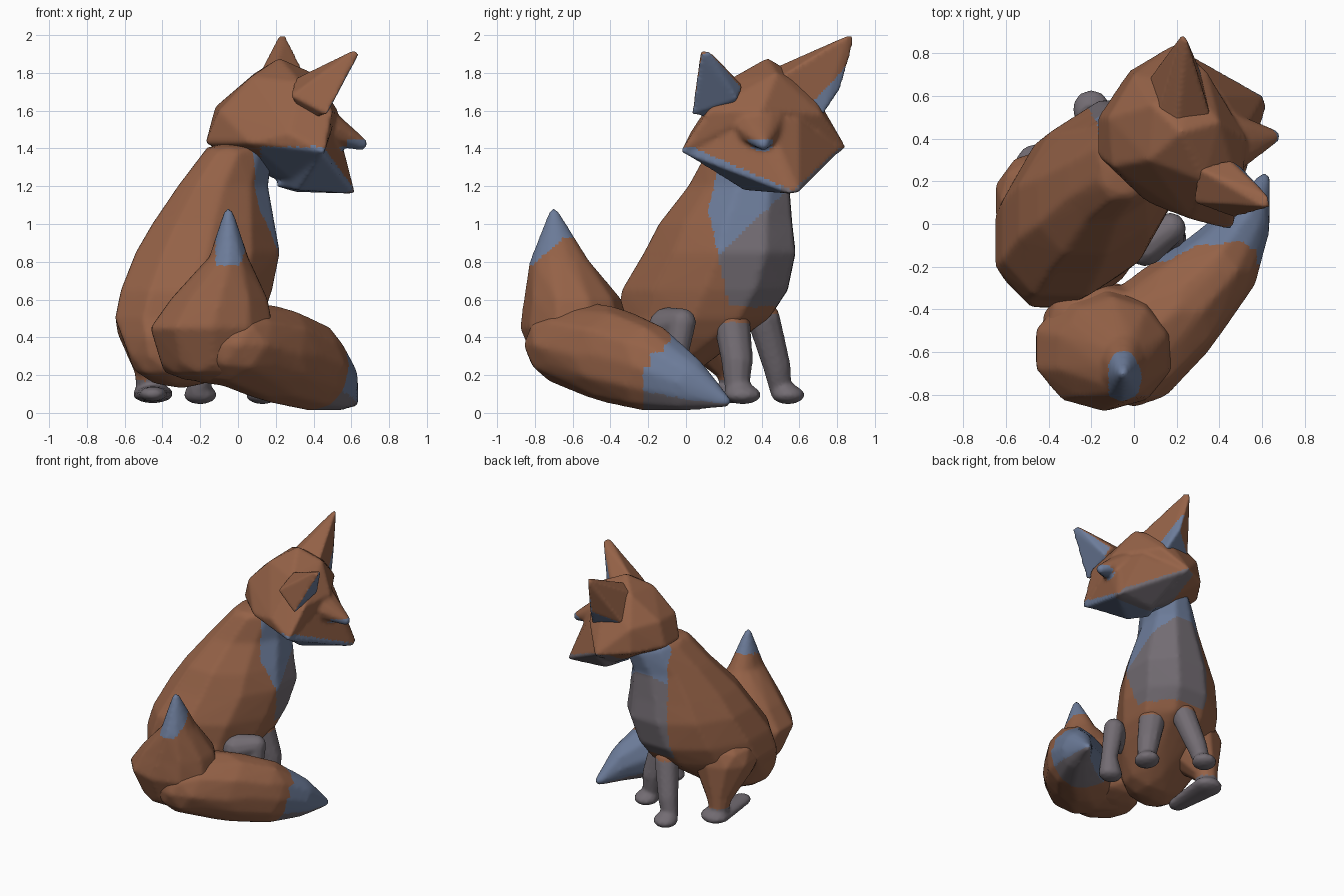
import bpy, bmesh
from math import sqrt
from mathutils import Vector

cube = bpy.data.objects.get("Cube")
if cube:
    bpy.data.objects.remove(cube, do_unlink=True)

BROWN, BLUE, GREY = 0, 1, 2


def material(name, rgb):
    m = bpy.data.materials.new(name)
    m.use_nodes = True
    m.diffuse_color = (*rgb, 1)
    bsdf = next(n for n in m.node_tree.nodes if n.type == "BSDF_PRINCIPLED")
    bsdf.inputs["Base Color"].default_value = (*rgb, 1)
    bsdf.inputs["Roughness"].default_value = 0.9
    return m


MATS = [material("russet fur", (0.3, 0.122, 0.063)),
        material("blue grey fur", (0.15, 0.2, 0.32)),
        material("warm grey fur", (0.17, 0.15, 0.17))]


def add_hull(bm, points):
    """Add the convex hull of some points as a closed shell."""
    part = bmesh.new()
    for p in points:
        part.verts.new(p)
    res = bmesh.ops.convex_hull(part, input=part.verts)
    loose = {g for k in ("geom_interior", "geom_unused") for g in res[k]
             if isinstance(g, bmesh.types.BMVert)}
    bmesh.ops.delete(part, geom=list(loose), context="VERTS")
    bmesh.ops.recalc_face_normals(part, faces=part.faces)
    me = bpy.data.meshes.new("shell")
    part.to_mesh(me)
    part.free()
    bm.from_mesh(me)
    bpy.data.meshes.remove(me)


ball = bmesh.new()
bmesh.ops.create_icosphere(ball, subdivisions=2, radius=1)
DIRS = [v.co.copy() for v in ball.verts]
ball.free()


def add_chain(bm, stations, skew=0.0):
    """Hull each pair of neighbouring ellipsoids (x, y, z, rx, ry, rz).
    A positive skew lengthens them along the x = y diagonal."""
    dirs = [Vector((d.x, skew * d.x + sqrt(1 - skew * skew) * d.y, d.z)) for d in DIRS]
    balls = [[Vector(s[:3]) + d * Vector(s[3:]) for d in dirs] for s in stations]
    for a, b in zip(balls, balls[1:]):
        add_hull(bm, a + b)


def finish(name, bm, rule, voxel=0.018, smooth=3):
    """Fuse the shells, soften them and colour faces by the rule."""
    raw = bpy.data.meshes.new(name + " raw")
    bm.to_mesh(raw)
    bm.free()
    ob = bpy.data.objects.new(name, raw)
    bpy.context.collection.objects.link(ob)
    rm = ob.modifiers.new("fuse", "REMESH")
    rm.mode = "VOXEL"
    rm.voxel_size = voxel
    sm = ob.modifiers.new("soften", "SMOOTH")
    sm.iterations = smooth
    dg = bpy.context.evaluated_depsgraph_get()
    me = bpy.data.meshes.new_from_object(ob.evaluated_get(dg))
    ob.modifiers.clear()
    ob.data = me
    bpy.data.meshes.remove(raw)
    me.name = name
    me.materials.clear()
    for m in MATS:
        me.materials.append(m)
    for f in me.polygons:
        f.material_index = rule(f.center, f.normal)
        f.use_smooth = True


def r3(x, y, z, r):
    return (x, y, z, r, r, r)


# Body, neck and rump, with a pale bib on the chest
def body_rule(c, n):
    drop = 1.2 - c.z
    if c.z > 0.56 and c.y > 0.09 + 0.22 * drop and c.x > -0.18 - 0.1 * drop \
            and c.x + c.y > 0.24 - 0.1 * drop:
        return BLUE if c.z > 0.88 + (c.y - 0.22) * 0.95 else GREY
    return BROWN


bm = bmesh.new()
add_chain(bm, [(0.0, 0.35, 1.38, 0.19, 0.25, 0.05),
               (-0.08, 0.28, 1.2, 0.25, 0.28, 0.05),
               (-0.13, 0.21, 1.0, 0.34, 0.37, 0.05),
               (-0.16, 0.18, 0.85, 0.4, 0.42, 0.05),
               (-0.22, 0.1, 0.65, 0.42, 0.46, 0.05),
               (-0.26, 0.04, 0.5, 0.41, 0.42, 0.06),
               (-0.27, -0.05, 0.4, 0.36, 0.36, 0.06),
               (-0.3, -0.16, 0.3, 0.28, 0.24, 0.17)], 0.3)
finish("body", bm, body_rule)

# Legs: name -> (height where the pale stocking ends, stations)
LEGS = {
    "right_front_leg": (0.48, [
        r3(0.03, 0.24, 0.5, 0.1), r3(0.09, 0.27, 0.28, 0.085),
        r3(0.11, 0.27, 0.13, 0.065), (0.13, 0.3, 0.095, 0.09, 0.1, 0.05)]),
    "left_front_leg": (0.52, [
        r3(-0.12, 0.41, 0.5, 0.09), r3(-0.18, 0.48, 0.25, 0.075),
        r3(-0.21, 0.5, 0.13, 0.06), (-0.2, 0.54, 0.095, 0.09, 0.09, 0.05)]),
    "left_hind_leg": (0.17, [
        (-0.42, 0.11, 0.5, 0.24, 0.24, 0.2), r3(-0.46, 0.24, 0.25, 0.095),
        r3(-0.47, 0.26, 0.13, 0.07), (-0.45, 0.28, 0.1, 0.11, 0.1, 0.05),
        (-0.45, -0.04, 0.1, 0.07, 0.08, 0.04)]),
    "right_hind_leg": (0.6, [
        r3(0.05, -0.1, 0.46, 0.1), r3(0.17, -0.02, 0.48, 0.075),
        r3(0.18, -0.06, 0.25, 0.06), (0.16, -0.07, 0.13, 0.09, 0.08, 0.05)]),
}
for name, (top, stations) in LEGS.items():
    bm = bmesh.new()
    add_chain(bm, stations)
    finish(name, bm, lambda c, n: GREY if c.z < top else BROWN, 0.013)


# Tail: raised point at the back and a brush curling round to the front
def point_rule(c, n):
    pale = c.z > 0.93 or (c.z > 0.78 and c.y < 1.1 * c.z - 1.67 and c.x > -0.12)
    return BLUE if pale else BROWN


def brush_rule(c, n):
    if c.y > -0.23 + 0.18 * max(n.z, 0):
        return GREY if n.z < -0.5 else BLUE
    return BROWN


bm = bmesh.new()
add_chain(bm, [r3(-0.05, -0.7, 1.06, 0.025),
               (-0.05, -0.67, 0.8, 0.115, 0.16, 0.06),
               (-0.1, -0.6, 0.6, 0.27, 0.26, 0.06),
               (-0.14, -0.59, 0.45, 0.34, 0.29, 0.08),
               (-0.13, -0.53, 0.26, 0.29, 0.27, 0.1)])
finish("tail_point", bm, point_rule)

bm = bmesh.new()
add_chain(bm, [(-0.2, -0.5, 0.38, 0.24, 0.24, 0.22),
               (0.0, -0.58, 0.36, 0.26, 0.28, 0.23),
               (0.19, -0.41, 0.31, 0.25, 0.25, 0.26),
               (0.38, -0.22, 0.25, 0.2, 0.2, 0.24),
               (0.53, 0.0, 0.16, 0.11, 0.13, 0.15),
               (0.61, 0.21, 0.06, 0.03, 0.03, 0.03)])
finish("tail_brush", bm, brush_rule)


# Head: skull and cheeks, then the tapering muzzle
def head_rule(c, n):
    if c.x > 0.58 and c.y < 0.46 and 1.38 < c.z < 1.45:
        return BLUE
    if c.x > 0.12 and c.z < 1.41:
        if c.y > 0.55 and (n.z < -0.35 or c.z < 1.21 + 0.9 * (c.y - 0.6)):
            return GREY
        if n.z < -0.35 or c.z < 1.42 - 0.43 * c.y:
            return GREY if c.y > 0.5 else BLUE
    return BROWN


bm = bmesh.new()
add_hull(bm, [(0.22, 0.43, 1.88), (0.07, 0.3, 1.78), (0.09, 0.56, 1.8),
              (0.33, 0.2, 1.75), (0.4, 0.48, 1.8), (0.26, 0.66, 1.73),
              (-0.1, 0.27, 1.6), (-0.12, 0.5, 1.62), (0.0, 0.7, 1.6),
              (-0.17, 0.32, 1.43), (-0.17, 0.5, 1.43), (-0.02, 0.72, 1.42),
              (0.06, 0.1, 1.43), (0.2, 0.85, 1.4), (0.46, -0.03, 1.38),
              (0.27, 0.02, 1.48), (0.5, 0.12, 1.6), (0.34, 0.72, 1.58),
              (0.53, 0.4, 1.6), (0.1, 0.4, 1.28), (0.3, 0.3, 1.22),
              (0.24, 0.55, 1.22)])
add_hull(bm, [(0.45, 0.0, 1.37), (0.22, 0.82, 1.39), (0.2, 0.4, 1.2),
              (0.32, 0.3, 1.18), (0.3, 0.56, 1.17), (0.5, 0.3, 1.55),
              (0.42, 0.6, 1.55), (0.52, 0.44, 1.55), (0.61, 0.6, 1.17),
              (0.62, 0.55, 1.16), (0.59, 0.58, 1.23), (0.55, 0.42, 1.4)])
# nose ridge running down from the brow
add_chain(bm, [(0.45, 0.38, 1.52, 0.1, 0.15, 0.1), r3(0.65, 0.41, 1.425, 0.035)])
finish("head", bm, head_rule, 0.015)


# Ears with pale insides
def left_ear_rule(c, n):
    inside = n.dot(Vector((0.6, 0.55, -0.58))) > 0.5
    return BLUE if inside and c.z < 1.62 + 1.1 * (c.y - 0.65) else BROWN


def right_ear_rule(c, n):
    return BLUE if n.dot(Vector((0.9, 0.2, -0.38))) > 0.6 else BROWN


EARS = {
    "left_ear": ([(0.1, 0.48, 1.77), (0.36, 0.5, 1.78), (0.07, 0.68, 1.62),
                  (0.31, 0.72, 1.57), (0.2, 0.45, 1.82), (0.2, 0.55, 1.55),
                  (0.26, 0.82, 1.72), (0.22, 0.88, 2.0), (0.25, 0.86, 2.0),
                  (0.23, 0.89, 1.97)], left_ear_rule),
    "right_ear": ([(0.3, 0.26, 1.77), (0.45, 0.3, 1.73), (0.28, 0.1, 1.68),
                   (0.47, 0.03, 1.58), (0.5, 0.27, 1.66), (0.35, 0.2, 1.55),
                   (0.64, 0.08, 1.9), (0.63, 0.13, 1.91), (0.61, 0.08, 1.92)],
                  right_ear_rule),
}
for name, (points, rule) in EARS.items():
    bm = bmesh.new()
    add_hull(bm, points)
    finish(name, bm, rule, 0.012)
